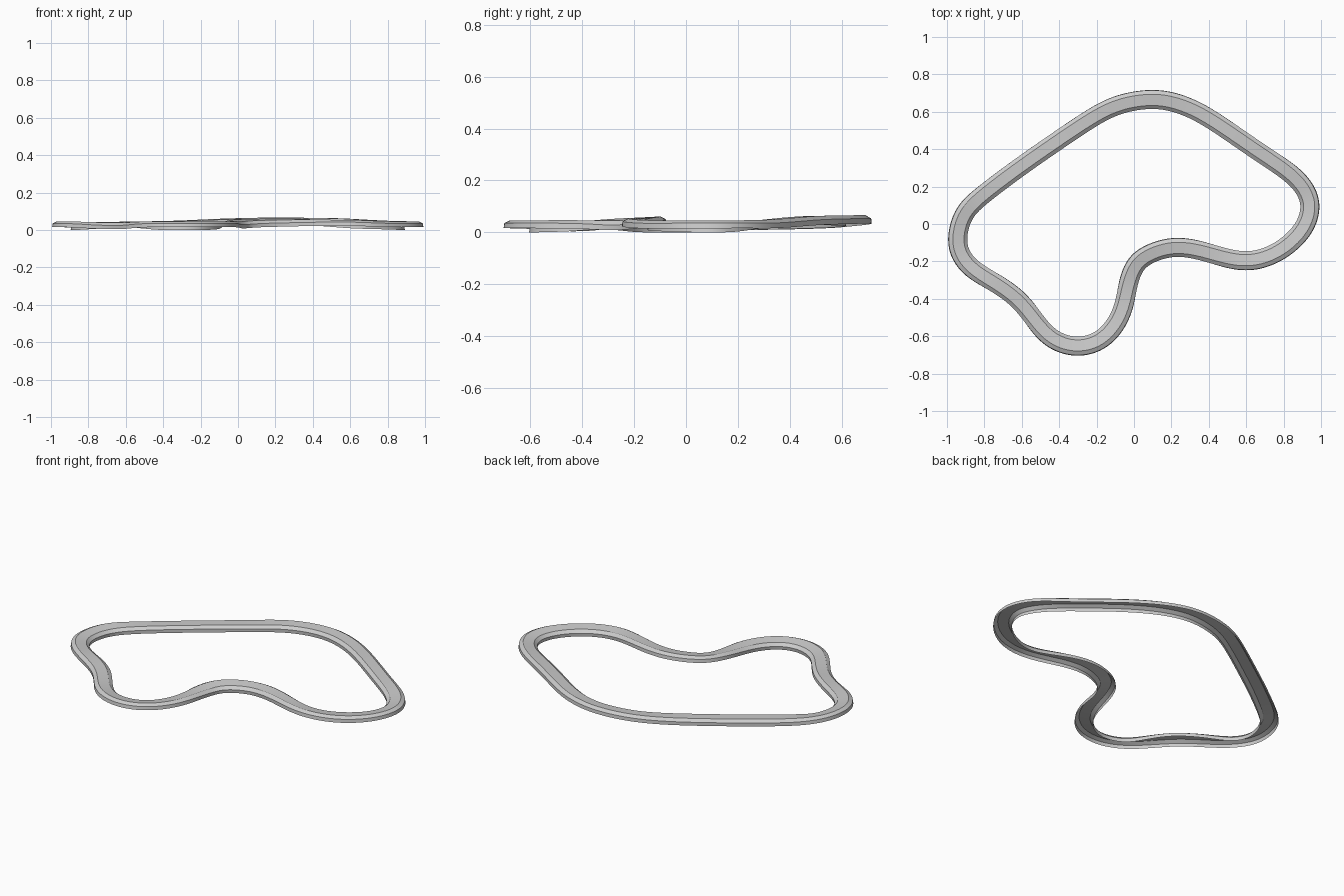
import bpy
import bmesh
import math
from mathutils import Vector

default_cube = bpy.data.objects.get("Cube")
if default_cube:
    bpy.data.objects.remove(default_cube, do_unlink=True)

# Centre line of the circuit, clockwise: x and y in hundredths, lift in thousandths
CENTRE_LINE = [
    (9, 67, 21), (24, 64.5, 22), (38, 58, 22), (53, 48, 21), (69, 37, 12),
    (84, 27, 3), (92, 18, 0), (94.5, 8, 0), (90, -4, 0), (77.5, -15, 2),
    (63, -20, 7), (50, -18.5, 11), (37, -14.5, 15), (23, -12, 16),
    (10, -15, 14), (1, -21, 10), (-3, -31, 6), (-4.5, -40, 3), (-8, -51, 1),
    (-17, -62, 0), (-31, -66, 0), (-45, -61, 0), (-54, -50, 0),
    (-62, -40, 0), (-74, -31.5, 0), (-87, -24, 0), (-94, -14, 0),
    (-94, -3, 0), (-90, 7, 0), (-81, 15.5, 0), (-61, 30.5, 2),
    (-43, 43, 5), (-26, 54.5, 9), (-10, 63.5, 16),
]
STEPS = 8
HALF_WIDTH = 0.05
WALL = 0.02
CREST = 0.034
SHOULDER = 0.02
MAX_BANK = math.radians(9)
# Raised so that the low side of a fully banked bend rests on the ground
GROUND_LIFT = HALF_WIDTH * math.sin(MAX_BANK)


def spline_point(before, start, end, after, t):
    """Point on a smooth curve that passes through every control point."""
    return 0.5 * (2 * start + (end - before) * t
                  + (2 * before - 5 * start + 4 * end - after) * t ** 2
                  + (3 * start - before - 3 * end + after) * t ** 3)


def sample_loop(controls):
    count = len(controls)
    samples = []
    for i in range(count):
        neighbours = [controls[(i + k) % count] for k in (-1, 0, 1, 2)]
        samples += [spline_point(*neighbours, s / STEPS) for s in range(STEPS)]
    return samples


def smooth_values(values, reach, zero):
    """Moving average around the closed loop."""
    count = len(values)
    window = range(-reach, reach + 1)
    return [sum((values[(i + k) % count] for k in window), zero) / len(window)
            for i in range(count)]


def bank_angles(path):
    """Lean each slice into the bend, the outside of the turn being higher."""
    count = len(path)
    curvature = []
    for i in range(count):
        back = (path[i] - path[i - 1]).to_2d()
        ahead = (path[(i + 1) % count] - path[i]).to_2d()
        curvature.append(back.angle_signed(ahead) / ahead.length)
    curvature = smooth_values(curvature, STEPS // 2, 0)
    banks = [max(-1, min(1, c / 3.5)) * MAX_BANK for c in curvature]
    return smooth_values(banks, STEPS // 2, 0)


def sweep(name, section, path, banks, material):
    """Carry an open section, listed from left to right, around the circuit."""
    mesh = bmesh.new()
    rings = []
    count = len(path)
    for i, (centre, bank) in enumerate(zip(path, banks)):
        along = path[(i + 1) % count] - path[i - 1]
        left = Vector((-along.y, along.x, 0)).normalized()
        ring = []
        for across, height in section:
            side = across * math.cos(bank) - height * math.sin(bank)
            rise = across * math.sin(bank) + height * math.cos(bank)
            ring.append(mesh.verts.new(centre + left * side + Vector((0, 0, rise))))
        rings.append(ring)

    # Join neighbouring slices all the way round
    for i, ring in enumerate(rings):
        following = rings[(i + 1) % count]
        for j in range(len(section) - 1):
            mesh.faces.new((ring[j], ring[j + 1], following[j + 1], following[j]))

    data = bpy.data.meshes.new(name)
    mesh.to_mesh(data)
    mesh.free()
    data.materials.append(material)
    part = bpy.data.objects.new(name, data)
    bpy.context.collection.objects.link(part)

    # Smooth along the bends, sharp along the shoulders
    bpy.ops.object.select_all(action="DESELECT")
    part.select_set(True)
    bpy.context.view_layer.objects.active = part
    bpy.ops.object.shade_smooth_by_angle(angle=math.radians(20))


# Plain grey surface
grey = bpy.data.materials.new("light_grey")
grey.use_nodes = True
colour = (0.6, 0.6, 0.6, 1)
grey.diffuse_color = colour
grey.node_tree.nodes["Principled BSDF"].inputs["Base Color"].default_value = colour

# Path and banking shared by all parts
controls = [Vector((x / 100, y / 100, lift / 1000 + GROUND_LIFT))
            for x, y, lift in CENTRE_LINE]
path = smooth_values(sample_loop(controls), STEPS // 2, Vector())
banks = bank_angles(path)

# Upright wall and sloped shoulder on each side, road between, open underneath
left_edge = [(HALF_WIDTH, 0), (HALF_WIDTH, WALL), (HALF_WIDTH - SHOULDER, CREST)]
right_edge = [(-across, height) for across, height in reversed(left_edge)]
road = [left_edge[-1], right_edge[0]]

sweep("road_surface", road, path, banks, grey)
sweep("outer_edge", left_edge, path, banks, grey)
sweep("inner_edge", right_edge, path, banks, grey)
